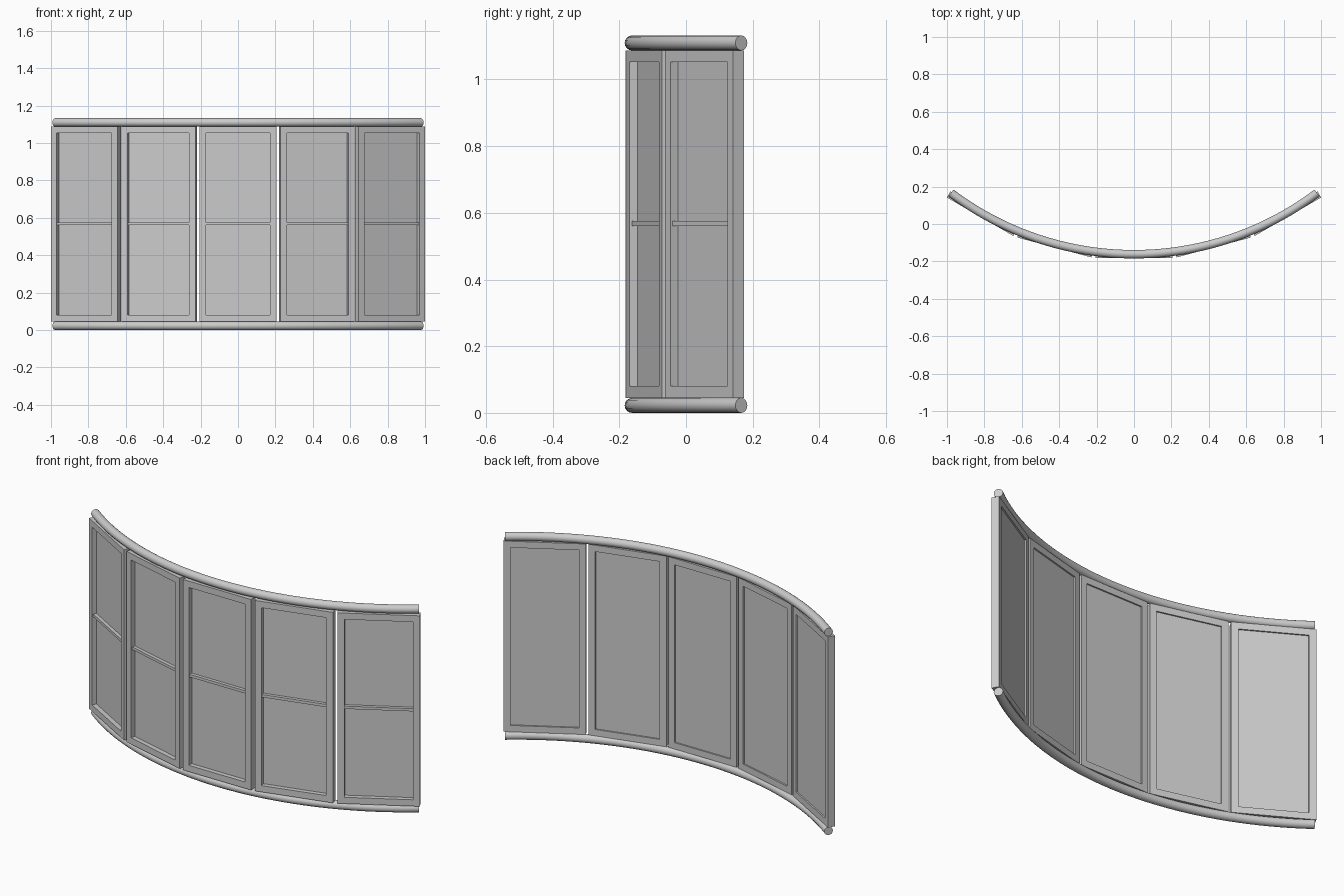
import bpy, bmesh
from math import radians, pi
from mathutils import Matrix, Vector

cube = bpy.data.objects.get("Cube")
if cube:
    bpy.data.objects.remove(cube, do_unlink=True)

CENTRE = Vector((0, 1.4645, 0))      # axis that the whole screen curves around
FRONT, BACK = 1.646, 1.608           # panel face distances from the axis
HALF_W, Z0, Z1 = 0.205, 0.045, 1.087
BORDER, RECESS, BACK_RECESS = 0.035, 0.025, 0.008
STEP = radians(15)
RAIL_R, TUBE_R, RAIL_HALF = 1.626, 0.0225, radians(37)

grey = bpy.data.materials.new("plain grey")
grey.use_nodes = True
grey.diffuse_color = (0.6, 0.6, 0.6, 1)
grey.node_tree.nodes["Principled BSDF"].inputs["Base Color"].default_value = grey.diffuse_color


def finish(bm, name, smooth=False):
    bmesh.ops.recalc_face_normals(bm, faces=bm.faces)
    mesh = bpy.data.meshes.new(name)
    bm.to_mesh(mesh)
    bm.free()
    mesh.materials.append(grey)
    obj = bpy.data.objects.new(name, mesh)
    bpy.context.collection.objects.link(obj)
    if smooth:
        bpy.ops.object.select_all(action='DESELECT')
        obj.select_set(True)
        bpy.context.view_layer.objects.active = obj
        bpy.ops.object.shade_smooth_by_angle(angle=radians(40))
    return obj


def box(bm, x, y0, y1, z0, z1):
    size = Matrix.Diagonal((2 * x, y1 - y0, z1 - z0, 1))
    place = Matrix.Translation((0, (y0 + y1) / 2, (z0 + z1) / 2))
    bmesh.ops.create_cube(bm, size=1, matrix=place @ size)


def placed(obj, angle):
    obj.matrix_world = Matrix.Translation(CENTRE) @ Matrix.Rotation(angle, 4, 'Z')


# Flat panels with a recessed pane on both sides, and a crossbar on the front
for i, side in enumerate(("far_right", "right", "middle", "left", "far_left")):
    angle = (i - 2) * STEP
    bm = bmesh.new()
    box(bm, HALF_W, -FRONT, -BACK, Z0, Z1)
    bm.normal_update()
    for direction, depth in ((-1, RECESS), (1, BACK_RECESS)):
        face = [f for f in bm.faces if f.normal.y * direction > 0.9]
        bmesh.ops.inset_region(bm, faces=face, thickness=BORDER, use_even_offset=True)
        edges_before = set(bm.faces)
        wall = bmesh.ops.extrude_face_region(bm, geom=face)
        verts = [v for v in wall["geom"] if isinstance(v, bmesh.types.BMVert)]
        bmesh.ops.delete(bm, geom=[f for f in face if f.is_valid], context='FACES_ONLY')
        bmesh.ops.translate(bm, verts=verts, vec=(0, -direction * depth, 0))
        bm.normal_update()
    placed(finish(bm, side + "_panel"), angle)

    bm = bmesh.new()
    box(bm, HALF_W - BORDER, -FRONT + 0.007, -FRONT + RECESS + 0.001, 0.56, 0.575)
    placed(finish(bm, side + "_crossbar"), angle)

# Round rails sweeping along the bottom and top
for name, z in (("bottom_rail", TUBE_R), ("top_rail", 1.132 - TUBE_R)):
    bm = bmesh.new()
    start = Matrix.Rotation(-RAIL_HALF, 4, 'Z') @ Matrix.Translation((0, -RAIL_R, z))
    ring = bmesh.ops.create_circle(bm, segments=16, radius=TUBE_R,
                                   matrix=start @ Matrix.Rotation(pi / 2, 4, 'Y'))
    bmesh.ops.spin(bm, geom=bm.verts[:] + bm.edges[:], cent=(0, 0, 0), axis=(0, 0, 1),
                   angle=2 * RAIL_HALF, steps=40)
    bmesh.ops.holes_fill(bm, edges=[e for e in bm.edges if e.is_boundary], sides=0)
    placed(finish(bm, name, smooth=True), 0)
